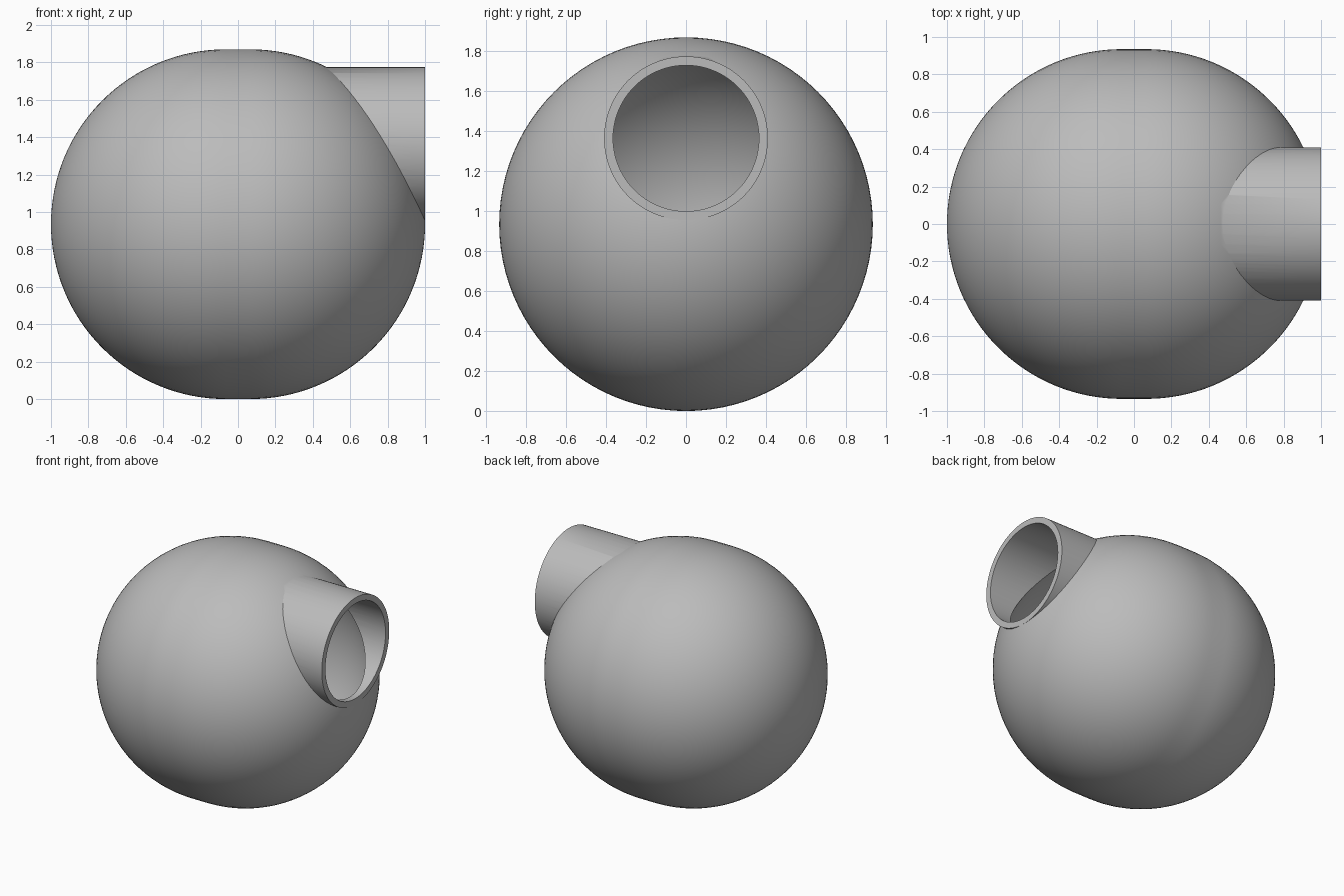
import bpy, bmesh, math
from mathutils import Matrix

R, HALF, WALL = 0.935, 0.065, 0.045      # ball radius, half straight length, shell thickness
NECK_Z, NECK_R, BORE_R = 1.365, 0.41, 0.365

cube = bpy.data.objects.get("Cube")
if cube:
    bpy.data.objects.remove(cube, do_unlink=True)

grey = bpy.data.materials.new("plain grey")
grey.use_nodes = True
color = (0.5, 0.5, 0.5, 1)
grey.diffuse_color = color
grey.node_tree.nodes["Principled BSDF"].inputs["Base Color"].default_value = color


def add_object(name, bm):
    bmesh.ops.recalc_face_normals(bm, faces=bm.faces)
    mesh = bpy.data.meshes.new(name)
    bm.to_mesh(mesh)
    bm.free()
    mesh.materials.append(grey)
    obj = bpy.data.objects.new(name, mesh)
    bpy.context.collection.objects.link(obj)
    return obj


def capsule(name, radius, steps=32, sides=96):
    """Ball with a short straight waist, turned around the x axis."""
    bm = bmesh.new()
    arc = [i * math.pi / 2 / steps for i in range(steps + 1)]
    pts = [(HALF + radius * math.cos(a), radius * math.sin(a)) for a in arc]
    pts += [(-x, r) for x, r in reversed(pts)]
    verts = [bm.verts.new((x, 0, R + r)) for x, r in pts]
    edges = [bm.edges.new(pair) for pair in zip(verts, verts[1:])]
    bmesh.ops.spin(bm, geom=verts + edges, cent=(0, 0, R), axis=(1, 0, 0),
                   angle=math.tau, steps=sides)
    bmesh.ops.remove_doubles(bm, verts=bm.verts, dist=0.0005)
    return add_object(name, bm)


def pipe(name, radius, x0, x1, sides=96):
    """Solid cylinder along x at neck height."""
    bm = bmesh.new()
    place = Matrix.Translation(((x0 + x1) / 2, 0, NECK_Z)) @ Matrix.Rotation(math.pi / 2, 4, 'Y')
    bmesh.ops.create_cone(bm, cap_ends=True, segments=sides, radius1=radius,
                          radius2=radius, depth=x1 - x0, matrix=place)
    return add_object(name, bm)


def combine(target, tool, operation):
    mod = target.modifiers.new(operation.lower(), 'BOOLEAN')
    mod.operation, mod.solver, mod.object = operation, 'EXACT', tool
    bpy.context.view_layer.objects.active = target
    bpy.ops.object.modifier_apply(modifier=mod.name)
    bpy.data.objects.remove(tool, do_unlink=True)


# Hollow ball with an open side neck
vessel = capsule("round_vessel", R)
combine(vessel, pipe("neck", NECK_R, 0.3, 1.0), 'UNION')
combine(vessel, capsule("cavity", R - WALL), 'DIFFERENCE')
combine(vessel, pipe("bore", BORE_R, 0.2, 1.2), 'DIFFERENCE')

bpy.ops.object.select_all(action='DESELECT')
vessel.select_set(True)
bpy.context.view_layer.objects.active = vessel
bpy.ops.object.shade_smooth_by_angle(angle=math.radians(30))
